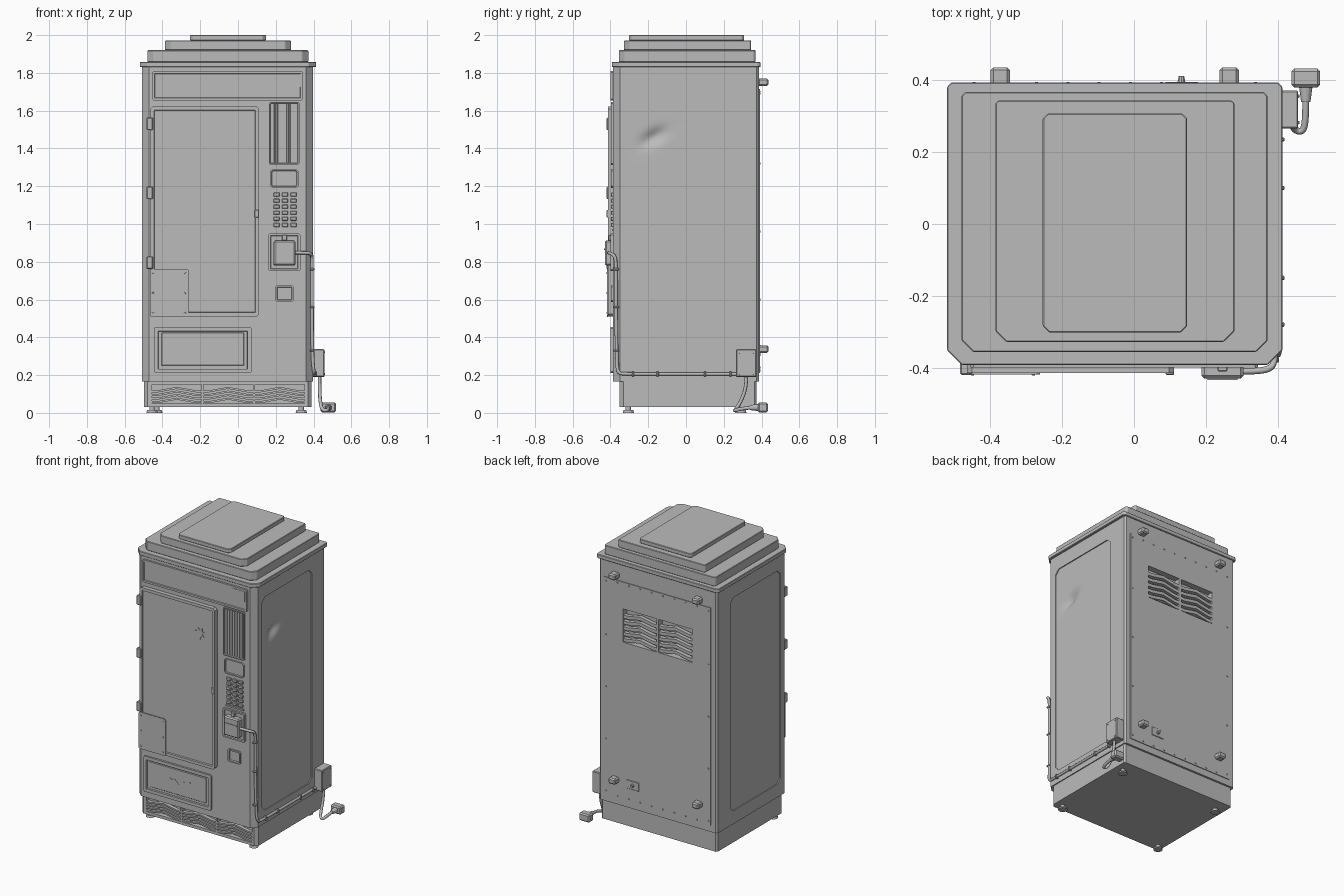
import bpy, bmesh, math, random
from mathutils import Vector

if "Cube" in bpy.data.objects:
    bpy.data.objects.remove(bpy.data.objects["Cube"])

random.seed(4)
grey = bpy.data.materials.new("plain_grey")
grey.diffuse_color = (0.5, 0.5, 0.5, 1)
grey.use_nodes = True
grey.node_tree.nodes["Principled BSDF"].inputs["Base Color"].default_value = grey.diffuse_color


def add(name, bm, smooth=False):
    bmesh.ops.recalc_face_normals(bm, faces=bm.faces)
    me = bpy.data.meshes.new(name)
    bm.to_mesh(me)
    bm.free()
    me.materials.append(grey)
    ob = bpy.data.objects.new(name, me)
    bpy.context.collection.objects.link(ob)
    if smooth:
        for p in me.polygons:
            p.use_smooth = True
    return ob


def extrude(name, pts, a, b, axis, bevel=0.0):
    """Extrude a 2D outline from a to b along an axis."""
    place = {'x': lambda p: (a, p[0], p[1]), 'y': lambda p: (p[0], a, p[1]),
             'z': lambda p: (p[0], p[1], a)}[axis]
    bm = bmesh.new()
    f = bm.faces.new([bm.verts.new(place(p)) for p in pts])
    r = bmesh.ops.extrude_face_region(bm, geom=[f])
    d = Vector([(b - a) if c == axis else 0 for c in 'xyz'])
    bmesh.ops.translate(bm, vec=d, verts=[v for v in r['geom'] if isinstance(v, bmesh.types.BMVert)])
    if bevel:
        bmesh.ops.recalc_face_normals(bm, faces=bm.faces)
        bmesh.ops.bevel(bm, geom=bm.edges[:], offset=bevel, segments=1, affect='EDGES')
    return add(name, bm)


def outline(a0, a1, b0, b1, low=0.0, high=None):
    """Rectangle with cut corners, low-b and high-b corners sized apart."""
    high = low if high is None else high
    lo = [(a0, b0 + low), (a0 + low, b0), (a1 - low, b0), (a1, b0 + low)] if low else [(a0, b0), (a1, b0)]
    hi = [(a1, b1 - high), (a1 - high, b1), (a0 + high, b1), (a0, b1 - high)] if high else [(a1, b1), (a0, b1)]
    return lo + hi


def box(name, x0, x1, y0, y1, z0, z1, bevel=0.0):
    return extrude(name, outline(x0, x1, y0, y1), z0, z1, 'z', bevel)


def tray(name, x0, x1, z0, z1, y0, y1, rim, depth, corner=0.008):
    """Front plate with a raised rim and a recessed field."""
    ob = extrude(name, outline(x0, x1, z0, z1, corner), y0, y1, 'y')
    bm = bmesh.new()
    bm.from_mesh(ob.data)
    front = [min(bm.faces, key=lambda f: f.calc_center_median().y)]
    bmesh.ops.inset_region(bm, faces=front, thickness=rim)
    bmesh.ops.inset_region(bm, faces=front, thickness=0.003, depth=-depth)
    bm.to_mesh(ob.data)
    bm.free()
    return ob


def cut(ob, cutter):
    m = ob.modifiers.new("cut", 'BOOLEAN')
    m.object, m.operation, m.solver = cutter, 'DIFFERENCE', 'EXACT'
    bpy.context.view_layer.objects.active = ob
    bpy.ops.object.modifier_apply(modifier=m.name)
    bpy.data.objects.remove(cutter)


def cone(name, loc, r1, r2, depth, axis='z', seg=12):
    bm = bmesh.new()
    bmesh.ops.create_cone(bm, cap_ends=True, segments=seg, radius1=r1, radius2=r2, depth=depth)
    ob = add(name, bm)
    ob.location = loc
    ob.rotation_euler = {'z': (0, 0, 0), 'y': (-math.pi / 2, 0, 0), 'x': (0, math.pi / 2, 0)}[axis]
    return ob


def cable(name, pts, r):
    cu = bpy.data.curves.new(name, 'CURVE')
    cu.dimensions = '3D'
    cu.bevel_depth, cu.bevel_resolution, cu.use_fill_caps = r, 2, True
    s = cu.splines.new('NURBS')
    s.points.add(len(pts) - 1)
    for p, c in zip(s.points, pts):
        p.co = (*c, 1)
    s.order_u, s.use_endpoint_u, s.resolution_u = 3, True, 5
    cu.materials.append(grey)
    ob = bpy.data.objects.new(name, cu)
    bpy.context.collection.objects.link(ob)


def louvres(name, x0, x1, z0, z1, n, y0, y1, rise):
    """Stack of bent slats between x0 and x1."""
    step, w = (z1 - z0) / n, x1 - x0
    bend = [(0, 0), (0.12, 0), (0.5, 1), (0.88, 0), (1, 0)]
    for i in range(n):
        z, t = z0 + step * i, step * 0.55
        low = [(x0 + w * u, z + rise * v) for u, v in bend]
        extrude(name, low + [(x, q + t) for x, q in reversed(low)], y0, y1, 'y')


# Cabinet with recessed side panels and back vent opening
cabinet = extrude("cabinet", outline(-0.508, 0.397, -0.386, 0.386, 0.036, 0.012), 0.165, 1.83, 'z')
side = outline(-0.305, 0.24, 0.255, 1.73, 0.032)
cut(cabinet, extrude("left_cutter", side, -0.6, -0.501, 'x'))
cut(cabinet, extrude("right_cutter", side, 0.35, 0.5, 'x'))
vents = ((-0.32, -0.065), (-0.047, 0.208))
for a, b in vents:
    cut(cabinet, box("vent_cutter", a, b, 0.35, 0.5, 1.30, 1.53))

# Right side panel with a dent
bm = bmesh.new()
bmesh.ops.create_grid(bm, x_segments=40, y_segments=100, size=0.5)
for v in bm.verts:
    y, z = -0.0325 + v.co.x * 0.56, 0.9925 + v.co.y * 1.49
    dy, dz = y + 0.17, z - 1.46
    u, w = dy * 0.87 + dz * 0.5, dz * 0.87 - dy * 0.5
    v.co = (0.390 - 0.024 * math.exp(-(u / 0.07) ** 2 - (w / 0.035) ** 2), y, z)
dented = add("dented_side_panel", bm, True)
if dented.data.polygons[0].normal.x < 0:
    dented.data.flip_normals()

# Stepped roof
for name, x0, x1, y0, y1, z0, z1, cf, cb in (
        ("roof_slab", -0.52, 0.413, -0.392, 0.394, 1.83, 1.858, 0.04, 0.012),
        ("roof_lower_step", -0.48, 0.372, -0.356, 0.367, 1.858, 1.92, 0.032, 0.01),
        ("roof_middle_step", -0.386, 0.28, -0.328, 0.344, 1.92, 1.972, 0.03, 0.008),
        ("roof_top_step", -0.254, 0.148, -0.302, 0.308, 1.972, 2.0, 0.018, 0.014)):
    extrude(name, outline(x0, x1, y0, y1, cf, cb), z0, z1, 'z', 0.003)

# Plinth with louvred openings, and feet
plinth = extrude("plinth", outline(-0.498, 0.39, -0.352, 0.372, 0.02, 0.01), 0.03, 0.167, 'z')
for x in (-0.455, -0.183, 0.09):
    cut(plinth, box("grille_cutter", x, x + 0.262, -0.5, -0.32, 0.05, 0.15))
    louvres("plinth_louvre", x, x + 0.262, 0.052, 0.128, 4, -0.35, -0.325, 0.018)
for x, y in ((-0.455, -0.305), (0.335, -0.305), (-0.43, 0.29), (0.335, 0.29)):
    cone("foot_pad", (x, y, 0.007), 0.03, 0.026, 0.014)
    cone("foot_stem", (x, y, 0.022), 0.014, 0.014, 0.024)

# Sign with its broken corner
tray("sign", -0.455, 0.345, 1.655, 1.81, -0.399, -0.38, 0.014, 0.006)
extrude("sign_broken_corner", [(0.24, 1.795), (0.265, 1.775), (0.28, 1.778), (0.29, 1.755),
        (0.315, 1.75), (0.33, 1.725), (0.33, 1.795)], -0.398, -0.39, 'y')

# Door, patch plate, hinges, latch and chipped hole
tray("door", -0.465, 0.112, 0.51, 1.623, -0.414, -0.38, 0.022, 0.009, 0.014)
extrude("patch_plate", outline(-0.467, -0.262, 0.508, 0.762, 0.008), -0.419, -0.413, 'y')
for x in (-0.45, -0.28):
    for z in (0.53, 0.635, 0.74):
        cone("patch_rivet", (x, -0.42, z), 0.004, 0.005, 0.004, 'y', 8)
for z in (0.795, 1.165, 1.53):
    box("hinge", -0.484, -0.45, -0.42, -0.38, z - 0.033, z + 0.033, 0.004)
box("door_latch", 0.088, 0.112, -0.42, -0.40, 1.035, 1.075, 0.003)
star = []
for i in range(14):
    r = (0.044 if i % 2 else 0.021) * random.uniform(0.8, 1.1)
    star.append((-0.005 + r * math.sin(i * math.pi / 7), 1.425 + r * math.cos(i * math.pi / 7)))
extrude("glass_chip", star, -0.409, -0.403, 'y')

# Delivery flap with its crack
tray("delivery_frame", -0.445, 0.072, 0.21, 0.455, -0.399, -0.38, 0.024, 0.012)
box("delivery_flap", -0.405, 0.032, -0.393, -0.385, 0.25, 0.425, 0.003)
crack = [(-0.27, 0.365), (-0.23, 0.34), (-0.21, 0.35), (-0.175, 0.32), (-0.14, 0.345), (-0.09, 0.355)]
extrude("flap_crack", crack + [(x, z + 0.006) for x, z in reversed(crack)], -0.395, -0.392, 'y')

# Fluted selection panel
tray("selection_panel", 0.163, 0.325, 1.313, 1.647, -0.397, -0.38, 0.008, 0.008)
for i in range(7):
    x = 0.186 + i * 0.0193
    extrude("flute", [(x - 0.008, -0.38), (x - 0.005, -0.395), (x + 0.005, -0.395), (x + 0.008, -0.38)],
            1.325, 1.635, 'z')

# Display, keypad, coin return
tray("display", 0.17, 0.32, 1.19, 1.292, -0.397, -0.38, 0.009, 0.006, 0.012)
for c in range(3):
    for r in range(6):
        x, z = 0.187 + c * 0.045, 0.985 + r * 0.032
        box("key", x, x + 0.034, -0.397, -0.38, z, z + 0.021, 0.003)
box("keypad_ledge", 0.18, 0.315, -0.393, -0.38, 0.964, 0.974)
tray("coin_return", 0.198, 0.294, 0.588, 0.675, -0.397, -0.38, 0.01, 0.009)

# Payment reader
tray("reader_frame", 0.16, 0.33, 0.75, 0.95, -0.399, -0.38, 0.012, 0.008)
box("reader_head", 0.188, 0.305, -0.43, -0.38, 0.78, 0.912, 0.008)
box("reader_slot_lip", 0.205, 0.288, -0.434, -0.425, 0.862, 0.87)
box("reader_top_tab", 0.232, 0.26, -0.41, -0.38, 0.912, 0.942, 0.003)

# Cable from reader to junction box, with clips
cable("reader_cable", [(0.30, -0.41, 0.848), (0.35, -0.41, 0.848), (0.385, -0.40, 0.845), (0.392, -0.375, 0.83),
      (0.392, -0.37, 0.78), (0.392, -0.37, 0.5), (0.395, -0.366, 0.28), (0.403, -0.362, 0.21),
      (0.405, -0.32, 0.206), (0.405, 0.0, 0.206), (0.405, 0.28, 0.206)], 0.009)
for y in (-0.28, -0.15, 0.1, 0.235):
    box("cable_clip", 0.395, 0.419, y - 0.006, y + 0.006, 0.192, 0.22, 0.003)
for z in (0.33, 0.56, 0.76):
    box("cable_clip", 0.38, 0.404, -0.386, -0.355, z - 0.006, z + 0.006, 0.003)
box("junction_box", 0.395, 0.457, 0.266, 0.372, 0.19, 0.337, 0.004)
for y in (0.282, 0.356):
    for z in (0.206, 0.32):
        cone("junction_screw", (0.458, y, z), 0.005, 0.004, 0.005, 'x', 8)

# Power lead and plug
cable("power_lead", [(0.432, 0.32, 0.195), (0.432, 0.318, 0.13), (0.435, 0.29, 0.06), (0.445, 0.262, 0.015),
      (0.47, 0.255, 0.012), (0.478, 0.29, 0.022), (0.478, 0.345, 0.028)], 0.0095)
cone("plug_neck", (0.478, 0.362, 0.028), 0.013, 0.019, 0.045, 'y')
box("plug", 0.438, 0.518, 0.38, 0.433, 0.002, 0.056, 0.008)

# Back panel around the vent, rivets and louvres
back = box("back_panel", -0.462, 0.355, 0.38, 0.391, 0.21, 1.715)
for a, b in vents:
    cut(back, box("vent_cutter", a, b, 0.3, 0.5, 1.30, 1.53))
    louvres("back_louvre", a, b, 1.305, 1.505, 5, 0.36, 0.388, 0.018)
spots = [(x, z) for x in (-0.445, 0.338) for z in (0.24, 0.6, 0.96, 1.32, 1.69)]
spots += [(-0.445 + 0.087 * i, z) for i in range(1, 9) for z in (0.225, 1.7)]
for x, z in spots:
    cone("back_rivet", (x, 0.392, z), 0.006, 0.004, 0.006, 'y', 8)

# Wall spacers and power inlet
for x in (-0.372, 0.265):
    for z in (0.338, 1.75):
        box("wall_spacer", x - 0.027, x + 0.027, 0.38, 0.436, z - 0.02, z + 0.02, 0.008)
box("inlet_plate", 0.085, 0.18, 0.38, 0.395, 0.30, 0.36, 0.003)
cone("inlet_knob", (0.132, 0.402, 0.33), 0.012, 0.008, 0.02, 'y', 10)
